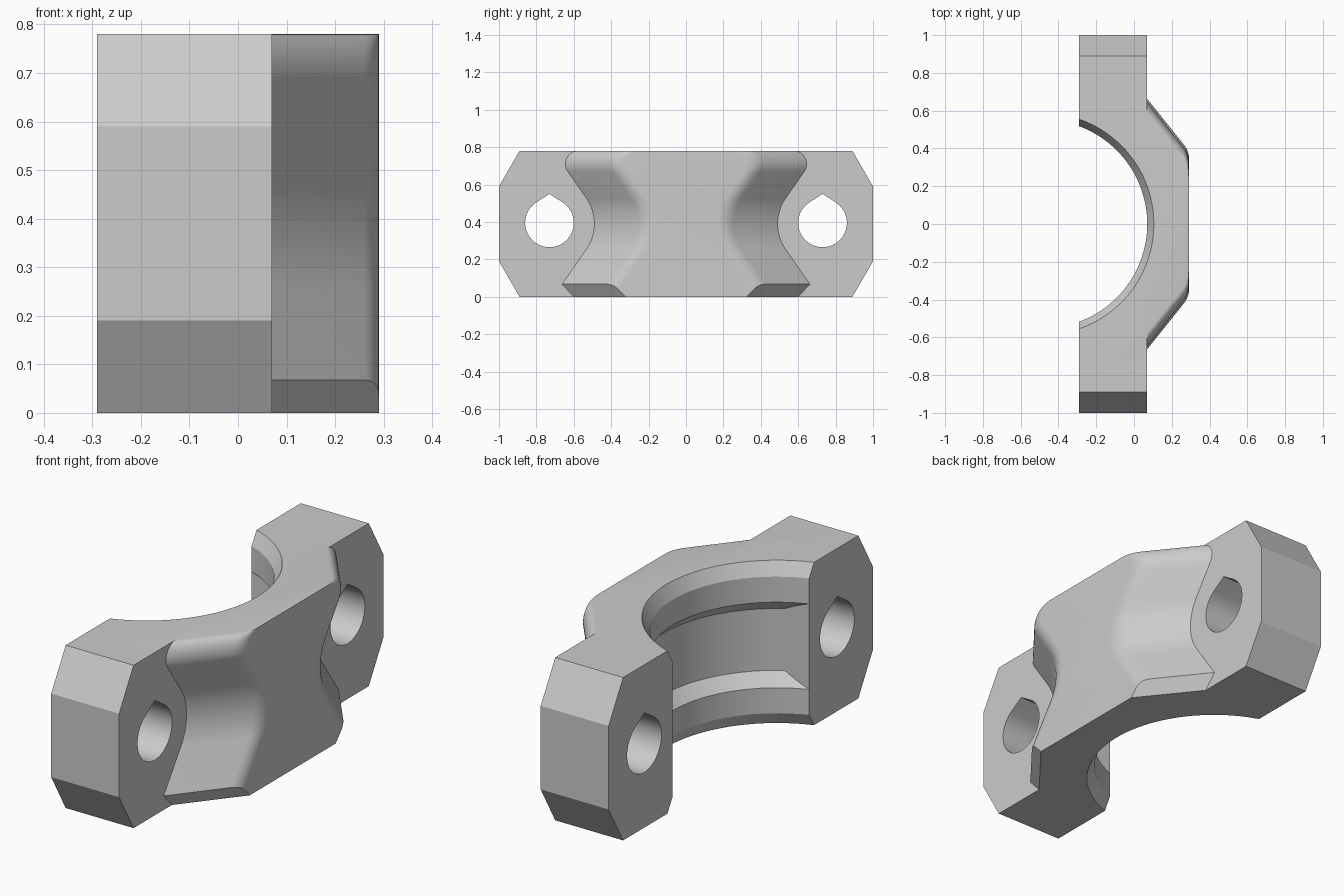
import bpy, bmesh
from math import radians, sin, cos, pi
from mathutils import Vector

if "Cube" in bpy.data.objects:
    bpy.data.objects.remove(bpy.data.objects["Cube"], do_unlink=True)

HEIGHT, MID = 0.78, 0.39
BORE_X, BORE_R = -0.482, 0.552
BOLT_Y = 0.73
FACE_X = 0.07

metal = bpy.data.materials.new("plain_grey")
metal.use_nodes = True
grey = (0.6, 0.6, 0.6, 1)
metal.diffuse_color = grey
metal.node_tree.nodes["Principled BSDF"].inputs["Base Color"].default_value = grey


def loft(name, loops, clip_y=None):
    """Closed solid through matching loops; optionally trimmed to |y| < clip_y."""
    bm = bmesh.new()
    rings = [[bm.verts.new(p) for p in loop] for loop in loops]
    for a, b in zip(rings, rings[1:]):
        for i in range(len(a)):
            j = (i + 1) % len(a)
            bm.faces.new((a[i], a[j], b[j], b[i]))
    bm.faces.new(rings[0][::-1])
    bm.faces.new(rings[-1])
    if clip_y:
        for side in (1, -1):
            cut = bmesh.ops.bisect_plane(
                bm, geom=bm.verts[:] + bm.edges[:] + bm.faces[:],
                plane_co=(0, side * clip_y, 0), plane_no=(0, side, 0), clear_outer=True)
            edges = [e for e in cut["geom_cut"] if isinstance(e, bmesh.types.BMEdge)]
            bmesh.ops.edgeloop_fill(bm, edges=edges)
    bmesh.ops.recalc_face_normals(bm, faces=bm.faces[:])
    mesh = bpy.data.meshes.new(name)
    bm.to_mesh(mesh)
    bm.free()
    mesh.materials.append(metal)
    obj = bpy.data.objects.new(name, mesh)
    bpy.context.collection.objects.link(obj)
    return obj


def combine(target, tool, operation):
    mod = target.modifiers.new("combine", "BOOLEAN")
    mod.operation, mod.object, mod.solver = operation, tool, "EXACT"
    bpy.context.view_layer.objects.active = target
    bpy.ops.object.modifier_apply(modifier=mod.name)
    bpy.data.objects.remove(tool, do_unlink=True)


def arc(cy, cz, r, start, end, n):
    angles = [radians(start + (end - start) * i / n) for i in range(n + 1)]
    return [(cy + r * cos(a), cz + r * sin(a)) for a in angles]


def prism(name, outline, x0, x1):
    return loft(name, [[(x, y, z) for y, z in outline] for x in (x0, x1)])


def turned(name, profile, clip_y=None):
    n = 128
    return loft(name, [[(BORE_X + r * cos(2 * pi * i / n), r * sin(2 * pi * i / n), z)
                        for i in range(n)] for r, z in profile], clip_y)


# Flange block with chamfered ends
half = [(0.89, 0), (1, 0.19), (1, 0.59), (0.89, HEIGHT)]
cap = prism("bearing_cap", half + [(-y, z) for y, z in half[::-1]], -0.29, FACE_X)


# Raised bridge: sloped sides, scooped for the bolt heads, rounded top lip
def bridge_ring(x, shift):
    ramp = 1.25 * max(x - FACE_X, 0)
    edge_z = (0.11 - shift + ramp) / 1.63
    side = [(0.6 - ramp, 0), (0.71 - 0.7 * edge_z - shift, edge_z)]
    scoop = arc(BOLT_Y, MID, 0.24, 215, 145, 20)
    lip = arc(0.575, 0.71, 0.07, -35, 90, 12)
    side += [(y - shift, z) for y, z in scoop + lip]
    return [(x, y, z) for y, z in side] + [(x, -y, z) for y, z in side[::-1]]


start, corner, end = Vector((0.259, 0.236)), Vector((0.29, 0.275)), Vector((0.29, 0.325))
steps = [(0.0, 0.0), (FACE_X, 0.0)]
for i in range(9):
    t = i / 8
    steps.append(tuple(start * (1 - t) ** 2 + corner * 2 * t * (1 - t) + end * t * t))
bridge = loft("bridge", [bridge_ring(x, s) for x, s in steps])
combine(cap, bridge, "UNION")

# Bore with chamfered rims
bore = turned("bore_cutter", [(BORE_R + 0.07, -0.063), (BORE_R, 0.063),
                              (BORE_R, HEIGHT - 0.063), (BORE_R + 0.07, HEIGHT + 0.063)])
combine(cap, bore, "DIFFERENCE")

# Bearing groove, running out flat at the split face
depth, inner = 0.057, 0.05
low = 0.185
groove = turned("groove_cutter", [
    (BORE_R - inner, low - inner), (BORE_R + depth, low + depth),
    (BORE_R + depth, HEIGHT - low - depth), (BORE_R - inner, HEIGHT - low + inner)],
    clip_y=0.5175)
combine(cap, groove, "DIFFERENCE")

# Teardrop bolt holes
for side in (1, -1):
    drop = arc(side * BOLT_Y, MID + 0.005, 0.13, 123, 417, 48) + [(side * BOLT_Y, 0.55)]
    combine(cap, prism("bolt_hole_cutter", drop, -0.5, 0.5), "DIFFERENCE")

bpy.ops.object.select_all(action="DESELECT")
cap.select_set(True)
bpy.context.view_layer.objects.active = cap
bpy.ops.object.shade_smooth_by_angle(angle=radians(25))
